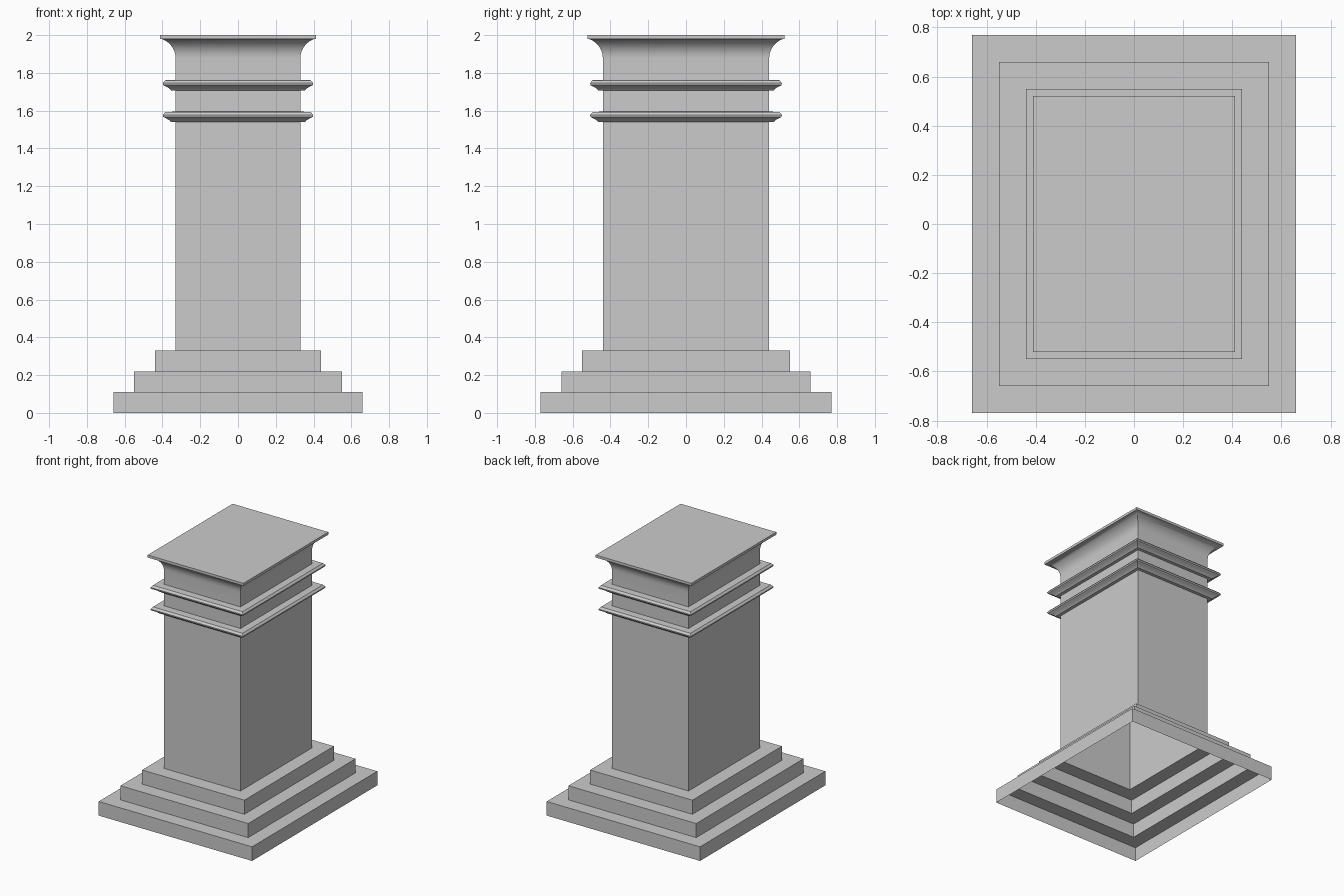
import bpy, bmesh
from math import sin, cos, radians

if "Cube" in bpy.data.objects:
    bpy.data.objects.remove(bpy.data.objects["Cube"])

HX, HY = 0.33, 0.44  # half width and half depth of the shaft


def sweep(name, profile, cap_top=False, smooth=False):
    """Sweep an (offset, z) profile around the rectangular plan as an open shell."""
    bm = bmesh.new()
    rings = []
    for d, z in profile:
        x, y = HX + d, HY + d
        rings.append([bm.verts.new((sx * x, sy * y, z))
                      for sx, sy in ((-1, -1), (1, -1), (1, 1), (-1, 1))])
    for a, b in zip(rings, rings[1:]):
        for i in range(4):
            j = (i + 1) % 4
            bm.faces.new((a[i], a[j], b[j], b[i]))
    if cap_top:
        bm.faces.new(rings[-1])
    me = bpy.data.meshes.new(name)
    bm.to_mesh(me)
    bm.free()
    ob = bpy.data.objects.new(name, me)
    bpy.context.collection.objects.link(ob)
    if smooth:
        bpy.ops.object.select_all(action='DESELECT')
        ob.select_set(True)
        bpy.context.view_layer.objects.active = ob
        bpy.ops.object.shade_smooth_by_angle(angle=radians(35))
    return ob


# Stepped base, hollow underneath
STEP = 0.11
steps = []
for i in range(3):
    d = STEP * (3 - i)
    steps += [(d, STEP * i), (d, STEP * (i + 1))]
steps.append((0, STEP * 3))
sweep("stepped_base", steps)

# Shaft and the plain neck between the mouldings
sweep("shaft", [(0, 0.33), (0, 1.54)])
sweep("neck", [(0, 1.595), (0, 1.71)])

# Two matching moulding bands
for name, z in (("lower_band", 1.54), ("upper_band", 1.708)):
    sweep(name, [(0, z), (0.025, z), (0.034, z + 0.010), (0.048, z + 0.018),
                 (0.066, z + 0.027), (0.068, z + 0.038),
                 (0.055, z + 0.053), (0, z + 0.055)], smooth=True)

# Flared cornice with a thin flat slab edge
R = 0.11
cove = [(R * (1 - cos(radians(t))), 1.876 + R * sin(radians(t))) for t in range(0, 71, 10)]
sweep("cornice", [(0, 1.763)] + cove + [(0.082, 1.98), (0.082, 2.0)],
      cap_top=True, smooth=True)
